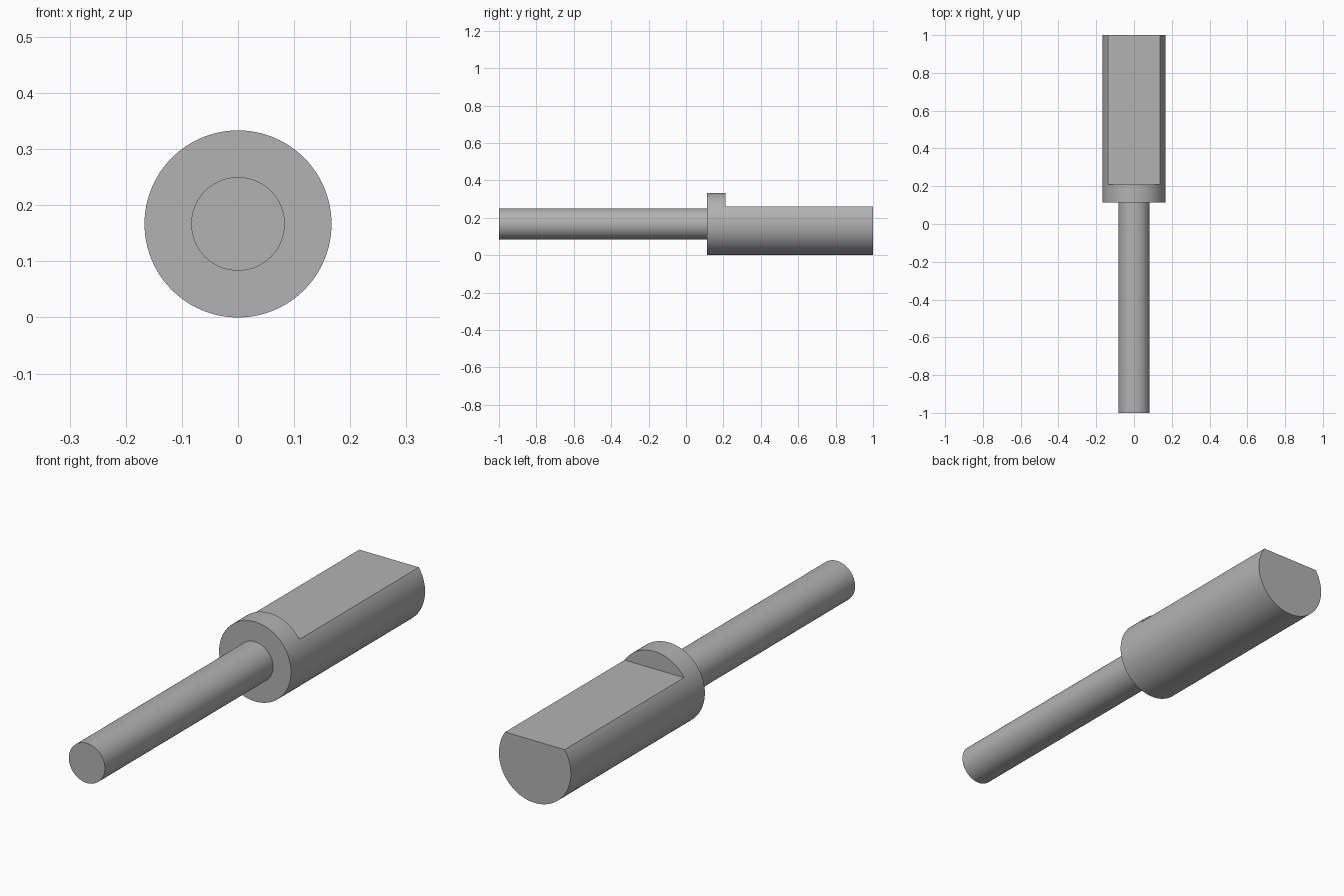
import bpy
import math

default_cube = bpy.data.objects.get("Cube")
if default_cube:
    bpy.data.objects.remove(default_cube, do_unlink=True)

HEAD_R, SHAFT_R = 1 / 6, 1 / 12
HEAD_START, FLAT_START, BACK = 0.113, 0.21, 1.0
FLAT_Z = 0.26

metal = bpy.data.materials.new("plain grey metal")
metal.use_nodes = True
grey = (0.45, 0.45, 0.45, 1)
metal.diffuse_color = grey
metal.node_tree.nodes["Principled BSDF"].inputs["Base Color"].default_value = grey


def rod(name, radius, y0, y1):
    """Round bar lying along y on the common axis."""
    bpy.ops.mesh.primitive_cylinder_add(
        vertices=96, radius=radius, depth=y1 - y0,
        location=(0, (y0 + y1) / 2, HEAD_R), rotation=(math.pi / 2, 0, 0))
    obj = bpy.context.object
    obj.name = name
    obj.data.materials.append(metal)
    return obj


# Thin shaft and thick head
shaft = rod("shaft", SHAFT_R, -1.0, HEAD_START + 0.01)
head = rod("flattened_head", HEAD_R, HEAD_START, BACK)

# Flat milled into the top of the head, leaving a full round collar
bpy.ops.mesh.primitive_cube_add(size=1, location=(0, FLAT_START + 0.5, FLAT_Z + 0.5))
cutter = bpy.context.object
cutter.name = "flat_cutter"
cutter.hide_render = True
cut = head.modifiers.new("flat", "BOOLEAN")
cut.operation = "DIFFERENCE"
cut.solver = "EXACT"
cut.object = cutter
bpy.ops.object.select_all(action="DESELECT")
head.select_set(True)
bpy.context.view_layer.objects.active = head
bpy.ops.object.modifier_apply(modifier=cut.name)
bpy.data.objects.remove(cutter, do_unlink=True)

# Smooth round sides with crisp edges
for obj in (shaft, head):
    bpy.ops.object.select_all(action="DESELECT")
    obj.select_set(True)
    bpy.context.view_layer.objects.active = obj
    bpy.ops.object.shade_smooth_by_angle(angle=math.radians(30))
